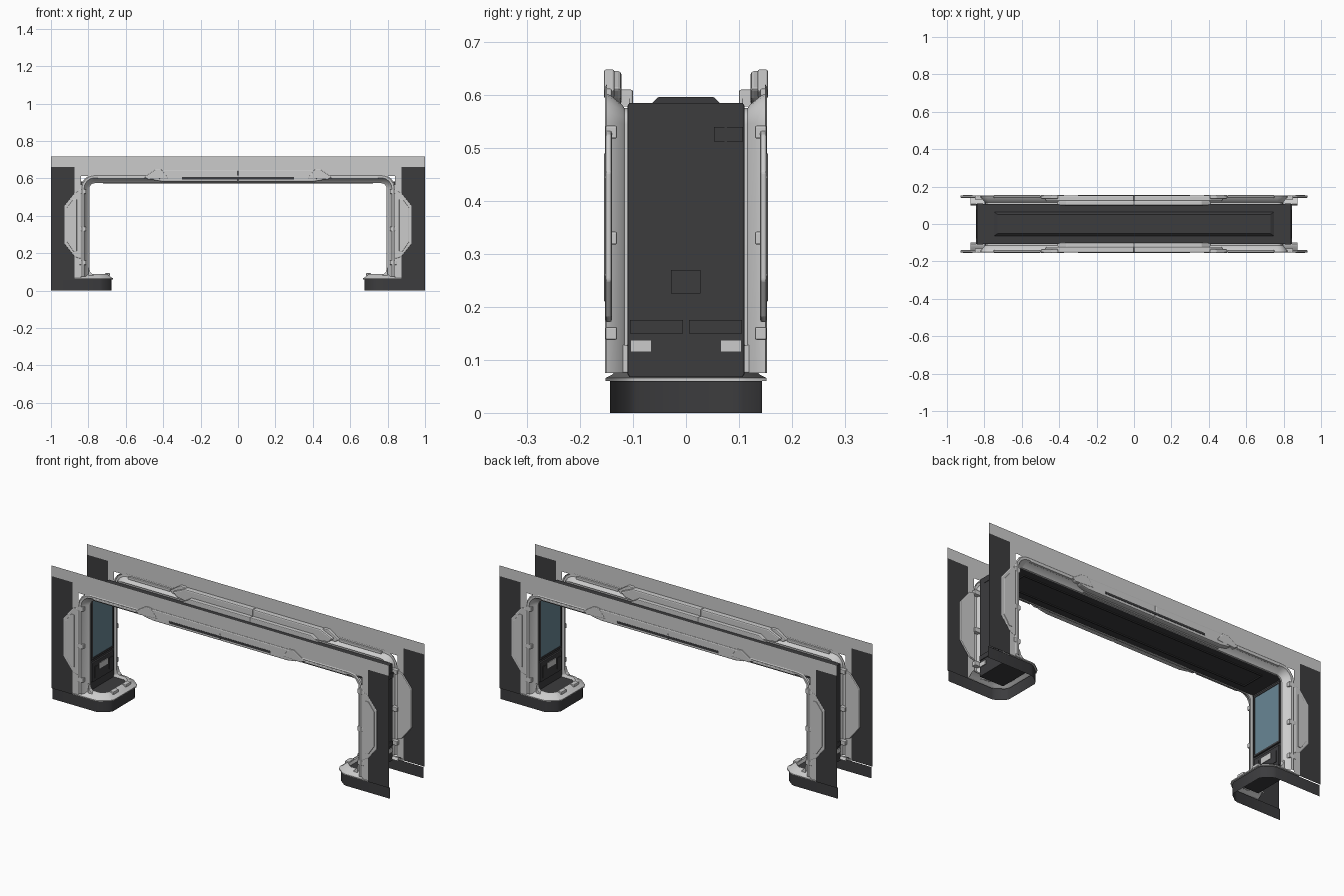
import bpy, bmesh, math
from mathutils import Vector

if "Cube" in bpy.data.objects:
    bpy.data.objects.remove(bpy.data.objects["Cube"])


def material(name, rgb):
    m = bpy.data.materials.new(name)
    m.diffuse_color = (*rgb, 1)
    m.use_nodes = True
    m.node_tree.nodes["Principled BSDF"].inputs["Base Color"].default_value = m.diffuse_color
    return m


DARK = material("dark_panel", (0.045, 0.045, 0.048))
BLUE = material("screen_blue", (0.14, 0.24, 0.30))


def finish(name, bm, mat=None, axes=(True, True), bevel=0, smooth=False):
    """Turn a quarter of the model into an object mirrored over x and y."""
    me = bpy.data.meshes.new(name)
    bm.to_mesh(me)
    bm.free()
    ob = bpy.data.objects.new(name, me)
    bpy.context.collection.objects.link(ob)
    if mat:
        me.materials.append(mat)
    if bevel:
        b = ob.modifiers.new("bevel", 'BEVEL')
        b.width = bevel
        b.segments = 2
        b.limit_method = 'ANGLE'
    if any(axes):
        mi = ob.modifiers.new("mirror", 'MIRROR')
        mi.use_axis = (axes[0], axes[1], False)
        mi.merge_threshold = 0.0005
    if smooth:
        bpy.ops.object.select_all(action='DESELECT')
        bpy.context.view_layer.objects.active = ob
        ob.select_set(True)
        bpy.ops.object.shade_smooth_by_angle(angle=math.radians(35))
    return ob


def box(name, x, y, z, mat=None, axes=(True, True), bevel=0):
    bm = bmesh.new()
    bmesh.ops.create_cube(bm, size=1)
    for v in bm.verts:
        v.co = [r[0] + (c + 0.5) * (r[1] - r[0]) for c, r in zip(v.co, (x, y, z))]
    return finish(name, bm, mat, axes, bevel)


def sheet(name, x, z, y, mat=None):
    bm = bmesh.new()
    bm.faces.new([bm.verts.new((a, y, b)) for a, b in
                  ((x[0], z[0]), (x[0], z[1]), (x[1], z[1]), (x[1], z[0]))])
    return finish(name, bm, mat)


def prism(name, pts, y0, y1, mat=None, bevel=0):
    """Extrude an x-z outline from y0 to y1."""
    bm = bmesh.new()
    f = bm.faces.new([bm.verts.new((a, y0, b)) for a, b in pts])
    ext = bmesh.ops.extrude_face_region(bm, geom=[f])
    for v in ext["geom"]:
        if isinstance(v, bmesh.types.BMVert):
            v.co.y = y1
    bmesh.ops.recalc_face_normals(bm, faces=bm.faces)
    return finish(name, bm, mat, bevel=bevel)


def offset(path, d):
    """Mitred offset of an open 2D path to its right-hand side."""
    p = [Vector(q) for q in path]
    normals = [Vector(((b - a).y, -(b - a).x)).normalized() for a, b in zip(p, p[1:])]
    out = []
    for i, q in enumerate(p):
        n0, n1 = normals[max(i - 1, 0)], normals[min(i, len(normals) - 1)]
        out.append(q + (n0 + n1) * d / (1 + n0.dot(n1)))
    return out


def loft(name, path, section, place, mat=None):
    bm = bmesh.new()
    rows = [[bm.verts.new(place(q, h)) for q in offset(path, d)] for d, h in section]
    for r0, r1 in zip(rows, rows[1:]):
        for i in range(len(path) - 1):
            bm.faces.new((r0[i], r0[i + 1], r1[i + 1], r1[i]))
    bmesh.ops.recalc_face_normals(bm, faces=bm.faces)
    return finish(name, bm, mat, smooth=True)


# Thin front and back wall sheets
sheet("wall_top_strip", (0, 1), (0.66, 0.717), 0.15)
sheet("wall_header", (0, 0.875), (0.612, 0.66), 0.15)
sheet("wall_jamb", (0.84, 0.875), (0.06, 0.612), 0.15)
sheet("wall_end_panel", (0.875, 1), (0.06, 0.66), 0.15, DARK)

# Sloped trim around the opening
arc = [(0.765 + 0.03 * math.cos(t * math.pi / 8), 0.545 + 0.03 * math.sin(t * math.pi / 8))
       for t in range(5)]
opening = [(0.795, 0.075)] + arc + [(0, 0.575)]
loft("opening_trim", opening,
     [(0.02, 0.106), (0, 0.108), (0, 0.116), (0.006, 0.12), (0.024, 0.142),
      (0.028, 0.152), (0.04, 0.153), (0.046, 0.149)],
     lambda q, h: (q.x, h, q.y))

# Thicker centre section of the header and its long inset bar
prism("header_centre", [(0, 0.582), (0, 0.645), (0.40, 0.645), (0.475, 0.612),
                        (0.45, 0.59), (0.40, 0.582)], 0.122, 0.153, bevel=0.006)
prism("header_shoulder", [(0.37, 0.60), (0.41, 0.648), (0.44, 0.648), (0.50, 0.608), (0.48, 0.594)],
      0.135, 0.155, bevel=0.004)
prism("header_inner_lip", [(0, 0.578), (0, 0.61), (0.36, 0.61), (0.41, 0.578)], 0.10, 0.125, bevel=0.004)
box("header_slot", (0, 0.30), (0.150, 0.1545), (0.595, 0.607), DARK)
box("header_wing", (0.50, 0.75), (0.14, 0.154), (0.598, 0.612), bevel=0.003)

# Faceted side grips on the walls
grip = [(0.842, 0.17), (0.872, 0.18), (0.928, 0.25), (0.928, 0.455), (0.872, 0.525), (0.842, 0.535)]
prism("side_grip", grip, 0.14, 0.152, bevel=0.004)
prism("side_grip_face", [(0.862, 0.21), (0.88, 0.21), (0.914, 0.26), (0.914, 0.445),
                         (0.88, 0.49), (0.862, 0.49)], 0.15, 0.155, bevel=0.003)
for i, z in enumerate((0.15, 0.33, 0.53)):
    box(f"jamb_clip_{i}", (0.812, 0.85), (0.13, 0.152), (z - 0.012, z + 0.012), bevel=0.003)

# Feet: dark band with a grey sloped rim, open at the outer ends
corner = [(0.74, 0.152), (0.72, 0.146), (0.68, 0.115), (0.668, 0.095), (0.668, 0)]
loft("foot_band", [(1, 0.152)] + corner, [(-0.009, 0), (-0.009, 0.06)],
     lambda q, h: (q.x, q.y, h), DARK)
loft("foot_rim", [(0.875, 0.152)] + corner,
     [(-0.009, 0.06), (0, 0.06), (0, 0.066), (-0.012, 0.072), (-0.03, 0.088),
      (-0.044, 0.09), (-0.052, 0.076)],
     lambda q, h: (q.x, q.y, h))
box("foot_floor", (0.70, 0.84), (-0.108, 0.108), (0.068, 0.077), DARK, (True, False))
box("foot_rim_block", (0.685, 0.71), (0.03, 0.075), (0.078, 0.094), bevel=0.004)
prism("foot_gusset", [(0.765, 0.075), (0.80, 0.075), (0.80, 0.13), (0.79, 0.10)],
      0.108, 0.13, bevel=0.003)

# Inner lining of the legs and header
box("leg_lining", (0.808, 0.84), (-0.11, 0.11), (0.07, 0.583), DARK, (True, False), 0.003)
box("ceiling_lining", (-0.84, 0.84), (-0.108, 0.108), (0.578, 0.585), DARK, (False, False))
bm = bmesh.new()
for z, hx, hy in ((0.584, 0.75, 0.065), (0.596, 0.73, 0.052)):
    for sx, sy in ((-1, -1), (1, -1), (1, 1), (-1, 1)):
        bm.verts.new((sx * hx, sy * hy, z))
bmesh.ops.convex_hull(bm, input=bm.verts)
finish("ceiling_raised_cover", bm, DARK, (False, False))
box("ceiling_rail", (0, 0.72), (0.06, 0.066), (0.573, 0.579), DARK)
box("ceiling_end_rail", (0.715, 0.721), (-0.066, 0.066), (0.573, 0.579), DARK, (True, False))

# Screens and the small console below each one
box("screen", (0.803, 0.81), (-0.085, 0.085), (0.25, 0.555), BLUE, (True, False))
box("screen_side_frame", (0.80, 0.81), (0.085, 0.095), (0.24, 0.565), DARK)
for n, z in (("lower", 0.24), ("upper", 0.555)):
    box(f"screen_{n}_frame", (0.80, 0.81), (-0.085, 0.085), (z, z + 0.01), DARK, (True, False))
box("console_plate", (0.798, 0.81), (-0.09, 0.09), (0.12, 0.225), DARK, (True, False), 0.004)
box("console_display", (0.795, 0.80), (-0.035, 0.035), (0.175, 0.205), None, (True, False))
box("console_key", (0.795, 0.80), (0.05, 0.075), (0.14, 0.20), DARK)

# Outer side of the leg lining: groove frame, boxes and brackets
box("outer_frame_side", (0.838, 0.842), (0.073, 0.077), (0.19, 0.555), DARK)
box("outer_frame_top", (0.838, 0.842), (-0.077, 0.077), (0.553, 0.557), DARK, (True, False))
box("outer_lower_box", (0.838, 0.844), (0.006, 0.106), (0.15, 0.175), DARK)
box("outer_socket", (0.838, 0.844), (-0.028, 0.027), (0.225, 0.27), DARK, (True, False))
box("outer_bracket", (0.838, 0.844), (0.065, 0.105), (0.115, 0.138))
box("outer_upper_plate", (0.838, 0.844), (0.053, 0.108), (0.512, 0.54), DARK, (True, False))
